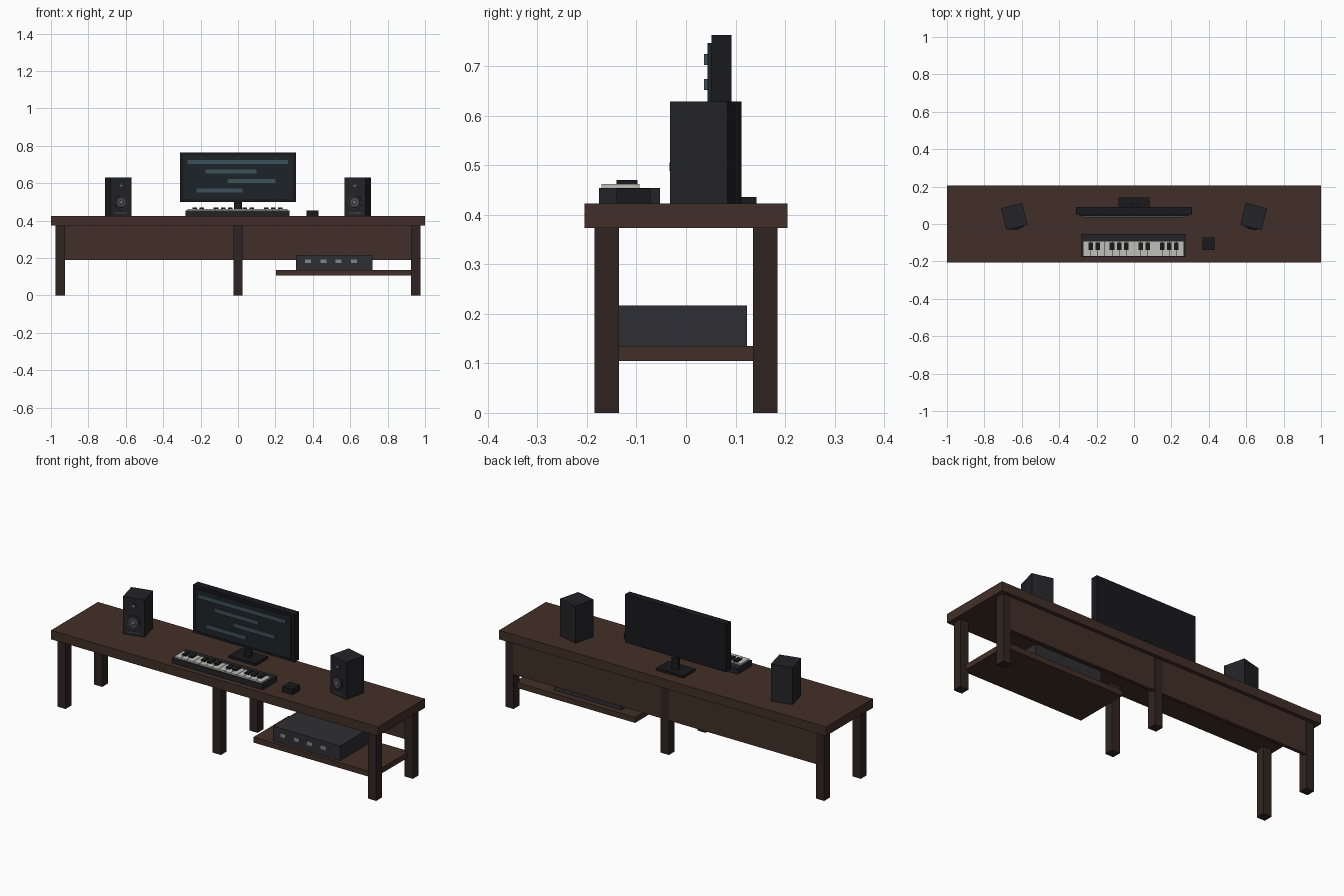
import bpy
from math import radians, pi
from mathutils import Matrix, Vector

if "Cube" in bpy.data.objects:
    bpy.data.objects.remove(bpy.data.objects["Cube"])


def mat(name, r, g, b):
    m = bpy.data.materials.new(name)
    m.diffuse_color = (r, g, b, 1)
    m.use_nodes = True
    m.node_tree.nodes["Principled BSDF"].inputs["Base Color"].default_value = m.diffuse_color
    return m


WOOD = mat("wood", .055, .028, .021)
DARK_WOOD = mat("dark_wood", .030, .018, .015)
BLACK = mat("black", .010, .010, .012)
CHARCOAL = mat("charcoal", .017, .017, .020)
STEEL = mat("steel", .028, .028, .033)
GREY = mat("grey", .07, .07, .075)
SCREEN = mat("screen", .012, .017, .021)
BAR = mat("bar", .045, .085, .10)
IVORY = mat("ivory", .52, .52, .49)
BUTTON = mat("button", .22, .23, .24)


def box(name, x, y, z, material, place=None):
    """Box from (min, max) ranges, with an optional placement matrix."""
    bpy.ops.mesh.primitive_cube_add(size=1)
    o = bpy.context.object
    o.name = name
    size = Matrix.Diagonal((x[1] - x[0], y[1] - y[0], z[1] - z[0], 1))
    centre = Matrix.Translation((sum(x) / 2, sum(y) / 2, sum(z) / 2))
    o.data.transform(centre @ size)
    o.data.materials.append(material)
    if place:
        o.matrix_world = place
    return o


def disc(name, r, depth, centre, material, place=None, facing_front=True, r2=None):
    """Cylinder or cone frustum, its narrow end facing -y when facing_front."""
    bpy.ops.mesh.primitive_cone_add(vertices=24, radius1=r, radius2=r if r2 is None else r2, depth=depth)
    o = bpy.context.object
    o.name = name
    turn = Matrix.Rotation(pi / 2, 4, 'X') if facing_front else Matrix()
    o.data.transform(Matrix.Translation(Vector(centre)) @ turn)
    o.data.materials.append(material)
    bpy.ops.object.shade_smooth_by_angle(angle=radians(30))
    if place:
        o.matrix_world = place
    return o


TOP = .423

# Desk
box("desk_top", (-1, 1), (-.205, .205), (.373, TOP), WOOD)
for x in (-.95, 0, .95):
    for y, side in ((-.16, "front"), (.16, "back")):
        box(side + "_leg", (x - .025, x + .025), (y - .025, y + .025), (0, .373), DARK_WOOD)
box("back_panel", (-.93, .93), (.165, .184), (.19, .373), WOOD)
box("lower_shelf", (.203, .94), (-.155, .155), (.105, .135), WOOD)

# Rack unit on the shelf
box("rack_unit", (.31, .72), (-.136, .123), (.135, .217), STEEL)
for i in range(4):
    x = .374 + i * .082
    box("rack_button", (x - .016, x + .016), (-.141, -.135), (.172, .192), BUTTON)

# Monitor
box("monitor_base", (-.083, .083), (.037, .142), (TOP, .436), BLACK)
disc("monitor_neck", .022, .07, (0, .09, .468), BLACK, facing_front=False)
box("monitor_body", (-.31, .31), (.051, .092), (.498, .763), BLACK)
box("monitor_screen", (-.292, .292), (.043, .052), (.514, .747), SCREEN)
for x0, x1, z in ((-.27, .266, .714), (-.173, .10, .663), (-.056, .20, .612), (-.222, .024, .56)):
    box("screen_bar", (x0, x1), (.036, .044), (z - .011, z + .011), BAR)

# Piano keyboard, two octaves
box("keyboard_body", (-.28, .275), (-.176, -.053), (TOP, .454), CHARCOAL)
KEY = .0382
for i in range(14):
    x = -.27 + i * KEY
    box("white_key", (x + .001, x + KEY - .001), (-.171, -.094), (.453, .462), IVORY)
    if i % 7 not in (2, 6):
        x += KEY
        box("black_key", (x - .0125, x + .0125), (-.14, -.098), (.461, .47), BLACK)

# Small control box
box("control_box", (.367, .431), (-.14, -.072), (TOP, .453), BLACK)

# Speakers, toed in
for s in (-1, 1):
    P = Matrix.Translation((s * .64, .04, 0)) @ Matrix.Rotation(radians(-14 * s), 4, 'Z')
    f = -.06
    box("speaker_cabinet", (-.0585, .0585), (f, .06), (TOP, .629), CHARCOAL, P)
    disc("woofer_ring", .037, .008, (0, f - .002, .497), STEEL, P)
    disc("woofer_cone", .029, .004, (0, f - .007, .497), GREY, P, r2=.026)
    disc("woofer_cap", .012, .003, (0, f - .010, .497), BUTTON, P, r2=.008)
    disc("tweeter_ring", .015, .006, (0, f - .001, .585), STEEL, P)
    disc("tweeter_dome", .010, .003, (0, f - .005, .585), BUTTON, P, r2=.006)
    box("bass_port", (-.035, .035), (f - .002, f + .002), (.437, .443), GREY, P)
